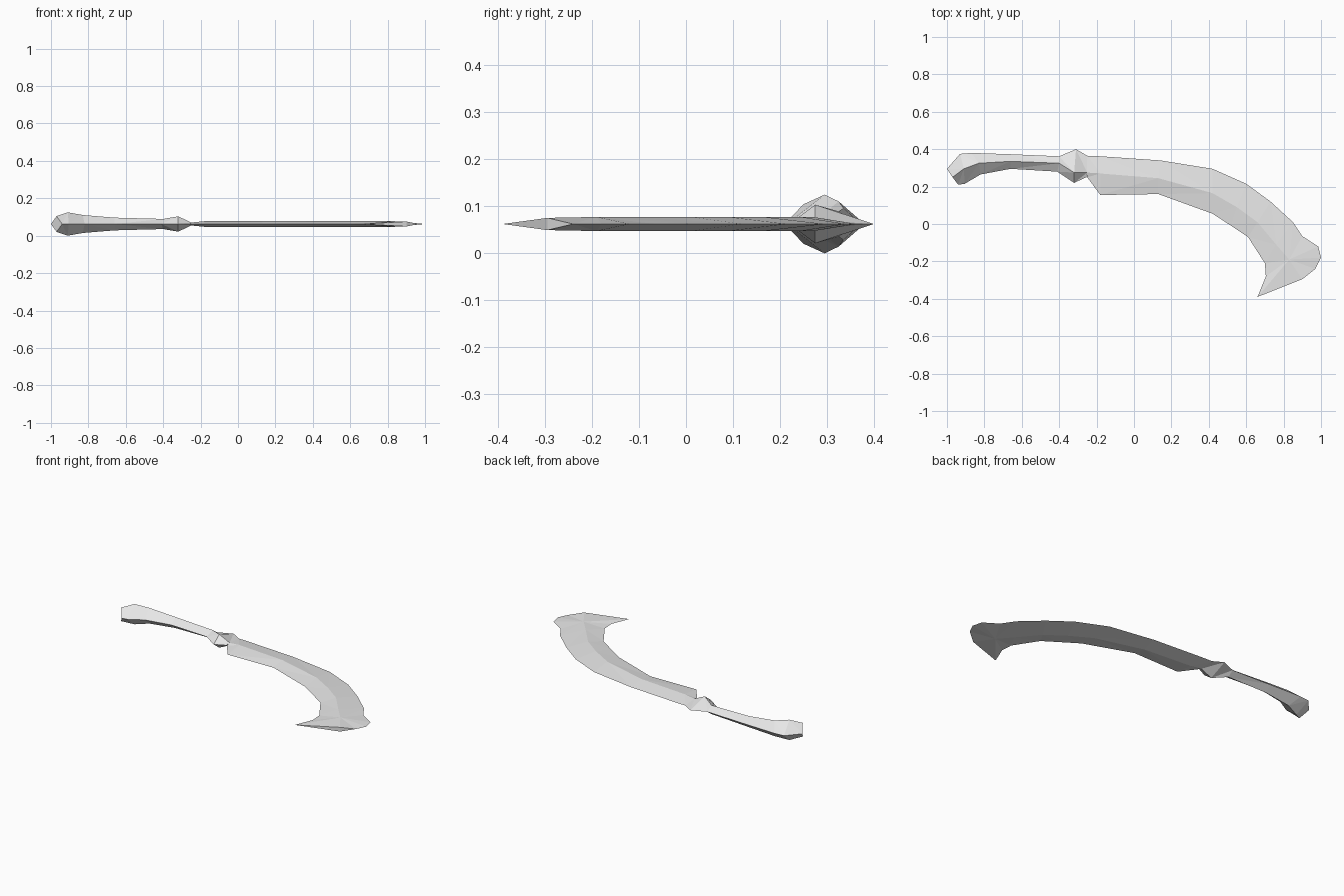
import bpy
import bmesh

MID = 0.0625  # height of the plane of symmetry

cube = bpy.data.objects.get("Cube")
if cube:
    bpy.data.objects.remove(cube, do_unlink=True)

grey = bpy.data.materials.new("pale grey")
grey.use_nodes = True
grey.diffuse_color = (0.8, 0.8, 0.8, 1)
grey.node_tree.nodes["Principled BSDF"].inputs["Base Color"].default_value = grey.diffuse_color


def add_ring(bm, back, ridge, front, height):
    """Diamond cross-section: back edge, upper ridge, front edge, lower ridge."""
    points = [(*back, MID), (*ridge, MID + height), (*front, MID), (*ridge, MID - height)]
    return [bm.verts.new(p) for p in points]


def loft(bm, sections):
    """Join consecutive diamond cross-sections with triangle pairs."""
    rings = [add_ring(bm, *section) for section in sections]
    for a, b in zip(rings, rings[1:]):
        for i in range(4):
            j = (i + 1) % 4
            if i in (0, 3):
                bm.faces.new((a[i], a[j], b[j] if i == 0 else b[i]))
                bm.faces.new((a[i], b[j], b[i]) if i == 0 else (a[j], b[i], b[j]))
            else:
                bm.faces.new((a[i], a[j], b[i]) if i == 1 else (a[i], a[j], b[j]))
                bm.faces.new((a[j], b[j], b[i]) if i == 1 else (a[i], b[j], b[i]))
    bm.faces.new(rings[0])
    return rings


def finish(bm, name):
    bmesh.ops.recalc_face_normals(bm, faces=bm.faces)
    mesh = bpy.data.meshes.new(name)
    bm.to_mesh(mesh)
    bm.free()
    mesh.materials.append(grey)
    bpy.context.collection.objects.link(bpy.data.objects.new(name, mesh))


# Handle with flared pommel and collar: back, ridge, front, ridge height
handle = [
    ((-1, .295), (-.97, .25), (-.94, .21), .042),
    ((-.93, .375), (-.91, .295), (-.905, .215), .0625),
    ((-.87, .38), (-.83, .325), (-.82, .265), .048),
    ((-.66, .373), (-.66, .335), (-.66, .295), .034),
    ((-.4, .362), (-.4, .325), (-.41, .28), .027),
    ((-.31, .4), (-.32, .275), (-.32, .22), .041),
    ((-.25, .365), (-.25, .275), (-.255, .25), .008),
]
bm = bmesh.new()
rings = loft(bm, handle)
bm.faces.new(rings[-1])
finish(bm, "handle")

# Curved blade, sharp on both edges with a central ridge
blade = [
    ((-.25, .365), (-.25, .275), (-.25, .25), .008),
    ((-.18, .362), (-.18, .27), (-.18, .155), .015),
    ((.14, .34), (.13, .245), (.13, .16), .015),
    ((.42, .295), (.42, .165), (.42, .055), .015),
    ((.6, .215), (.55, .09), (.52, -.01), .015),
    ((.73, .12), (.66, .01), (.61, -.07), .015),
    ((.85, .01), (.76, -.11), (.7, -.21), .015),
    ((.9, -.065), (.83, -.19), (.705, -.28), .015),
]
bm = bmesh.new()
back, top, front, bottom = loft(bm, blade)[-1]

# Hooked tip: fans around the last ridge points, with a thick heel
rim = [bm.verts.new((x, y, MID)) for x, y in ((.985, -.12), (1, -.18), (.97, -.24))]
hook = bm.verts.new((.66, -.39, MID))
heels = [bm.verts.new((.9, -.295, MID + s * .013)) for s in (1, -1)]
for pole, heel in zip((top, bottom), heels):
    fan = [back, *rim, heel, hook, front]
    for a, b in zip(fan, fan[1:]):
        bm.faces.new((pole, a, b))
for end in (rim[-1], hook):
    bm.faces.new((end, *heels))
finish(bm, "blade")
